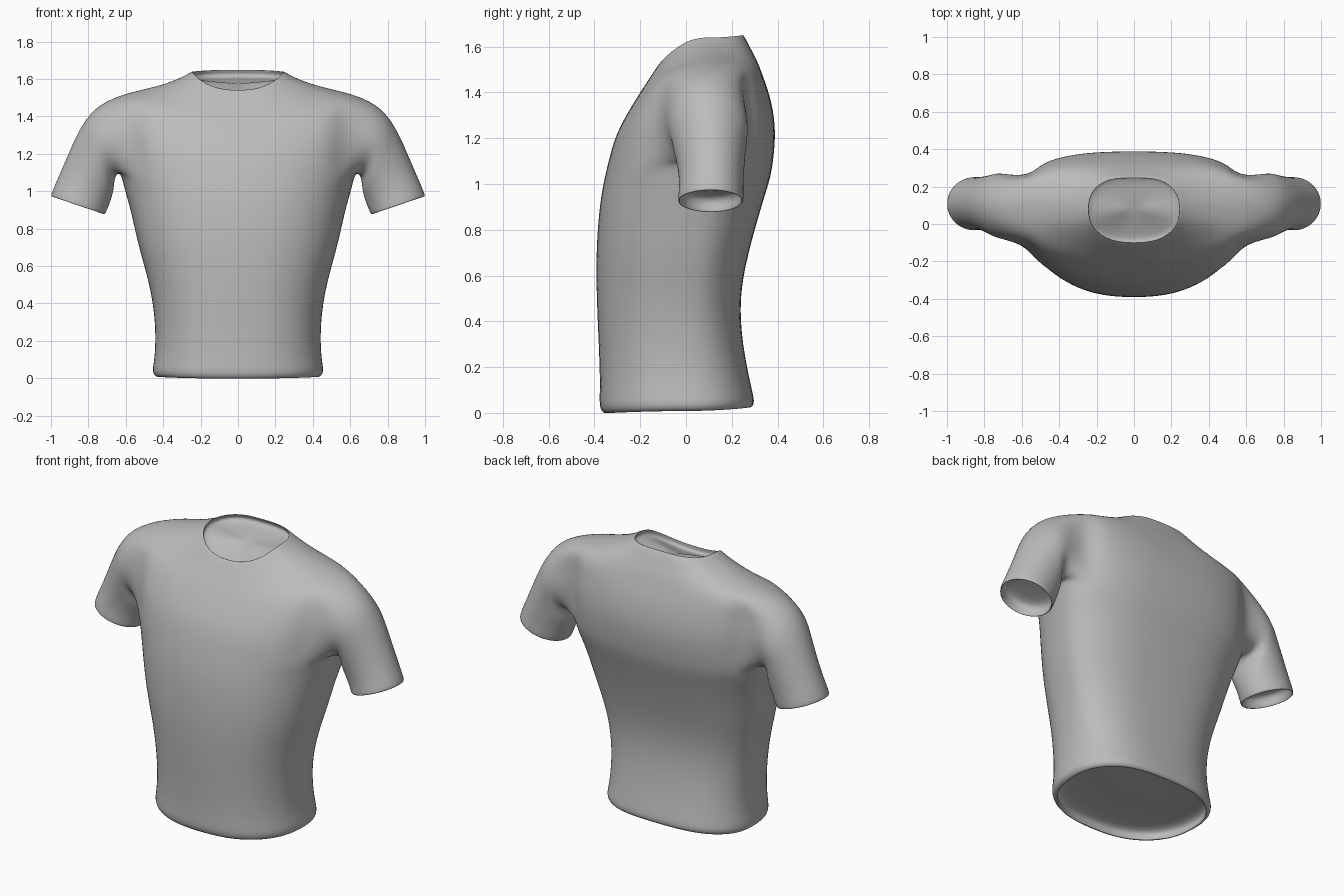
import bpy, bmesh, math
from mathutils import Vector

if "Cube" in bpy.data.objects:
    bpy.data.objects.remove(bpy.data.objects["Cube"])

N = 24                       # columns around the torso
fabric = bpy.data.materials.new("grey fabric")
fabric.diffuse_color = (0.5, 0.5, 0.5, 1)
fabric.use_nodes = True
fabric.node_tree.nodes["Principled BSDF"].inputs["Base Color"].default_value = fabric.diffuse_color

bm = bmesh.new()


def spow(v, p):
    return math.copysign(abs(v) ** p, v)


def torso_ring(hw, yc, yf, yb, zs, zf, zb):
    """Rounded ring: half width, y of side/front/back, z of side/front/back."""
    ring = []
    for k in range(N):
        t = 2 * math.pi * k / N
        c, s = math.cos(t), math.sin(t)
        y_end, z_end = (yb, zb) if s > 0 else (yf, zf)
        y = yc + (y_end - yc) * abs(s) ** 0.85 - 0.012 * max(0, s) ** 8
        ring.append(bm.verts.new((hw * spow(c, 0.85), y,
                                  zs + (z_end - zs) * abs(s) ** 1.6)))
    return ring


def bridge(a, b):
    n = len(a)
    for i in range(n):
        bm.faces.new((a[i], a[(i + 1) % n], b[(i + 1) % n], b[i]))


def lining(ring, inward, scales):
    """Turned-in lip and recessed closing panel inside an opening."""
    mid = sum((v.co for v in ring), Vector()) / len(ring)
    for depth, scale in scales:
        new = [bm.verts.new(mid + (v.co - mid) * scale + Vector(inward) * depth)
               for v in ring]
        bridge(prev if depth > scales[0][0] or scale < scales[0][1] else ring, new)
        prev = new
    bm.faces.new(prev)


# Torso from hem to neckline
rows = [
    (.440, .00, -.360, .300, .012, .002, .028),
    (.455, .00, -.376, .308, .045, .035, .055),
    (.445, .00, -.376, .293, .130, .130, .130),
    (.445, .00, -.381, .262, .300, .300, .300),
    (.475, .01, -.389, .252, .500, .500, .500),
    (.528, .03, -.390, .286, .700, .700, .700),
    (.572, .06, -.378, .338, .890, .880, .890),
    (.605, .09, -.362, .374, 1.01, .990, 1.01),
    (.630, .10, -.347, .390, 1.09, 1.06, 1.09),
    (.645, .10, -.327, .400, 1.20, 1.14, 1.20),
    (.655, .10, -.300, .394, 1.31, 1.22, 1.30),
    (.655, .10, -.260, .375, 1.42, 1.30, 1.39),
    (.630, .11, -.212, .350, 1.51, 1.38, 1.465),
    (.500, .11, -.180, .325, 1.545, 1.43, 1.53),
    (.380, .10, -.147, .300, 1.578, 1.48, 1.58),
    (.290, .09, -.120, .277, 1.615, 1.52, 1.625),
    (.250, .08, -.105, .262, 1.637, 1.538, 1.648),
]
rings = [torso_ring(*r) for r in rows]
LOW, HIGH = 8, 12            # armhole rows


def column(side, j):
    return (j if side > 0 else N // 2 - j) % N


open_cols = {min(column(s, j), column(s, j + 1)) if abs(column(s, j) - column(s, j + 1)) == 1
             else N - 1 for s in (1, -1) for j in range(-2, 2)}
for r in range(len(rings) - 1):
    a, b = rings[r], rings[r + 1]
    for k in range(N):
        if LOW <= r < HIGH and k in open_cols:
            continue
        n = (k + 1) % N
        bm.faces.new((a[k], a[n], b[n], b[k]))

# Sleeves: outer point x, z, inner point x, z, front y, back y
sections = [
    (.760, 1.440, .655, 1.075, -.080, .270),
    (.850, 1.320, .665, 1.020, -.055, .262),
    (.908, 1.195, .677, .965, -.037, .255),
    (.962, 1.070, .697, .910, -.030, .250),
    (.998, .982, .712, .880, -.034, .250),
]
for side in (1, -1):
    path = [(LOW, j) for j in range(-2, 3)]
    path += [(r, 2) for r in range(LOW + 1, HIGH + 1)]
    path += [(HIGH, j) for j in range(1, -3, -1)]
    path += [(r, -2) for r in range(HIGH - 1, LOW, -1)]
    ring = [rings[r][column(side, j)] for r, j in path]
    for tx, tz, bx, bz, yf, yb in sections:
        new = []
        for i in range(16):
            a = math.radians(-135 + 22.5 * i)
            c, s = math.cos(a), math.sin(a)
            new.append(bm.verts.new((side * ((tx + bx) / 2 + (tx - bx) / 2 * s),
                                     (yf + yb) / 2 + (yb - yf) / 2 * c,
                                     (tz + bz) / 2 + (tz - bz) / 2 * s)))
        bridge(ring, new)
        ring = new
    lining(ring, (-.34 * side, 0, .94), [(.004, .94), (.05, .88), (.065, .5)])

# Closed hem and neckline
lining(rings[0], (0, 0, 1), [(.004, .96), (.05, .93), (.06, .5)])
lining(rings[-1], (0, .25, -.97), [(.004, .97), (.035, .95), (.04, .5)])

# Drop leftover inner verts in the armholes
bmesh.ops.delete(bm, geom=[v for v in bm.verts if not v.link_faces], context='VERTS')
bmesh.ops.recalc_face_normals(bm, faces=bm.faces)
for f in bm.faces:
    f.smooth = True

mesh = bpy.data.meshes.new("shirt")
bm.to_mesh(mesh)
bm.free()
mesh.materials.append(fabric)
shirt = bpy.data.objects.new("shirt", mesh)
bpy.context.collection.objects.link(shirt)
sub = shirt.modifiers.new("smooth cloth", 'SUBSURF')
sub.levels = sub.render_levels = 2

# Push the cage out so the smoothed cloth passes through the measured points
target = [v.co.copy() for v in mesh.vertices]
for _ in range(4):
    dg = bpy.context.evaluated_depsgraph_get()
    dg.update()
    smooth = shirt.evaluated_get(dg).data.vertices
    moved = [t - smooth[i].co for i, t in enumerate(target)]
    for v, d in zip(mesh.vertices, moved):
        v.co += d * 0.8
    mesh.update()
    shirt.update_tag()
    bpy.context.view_layer.update()
